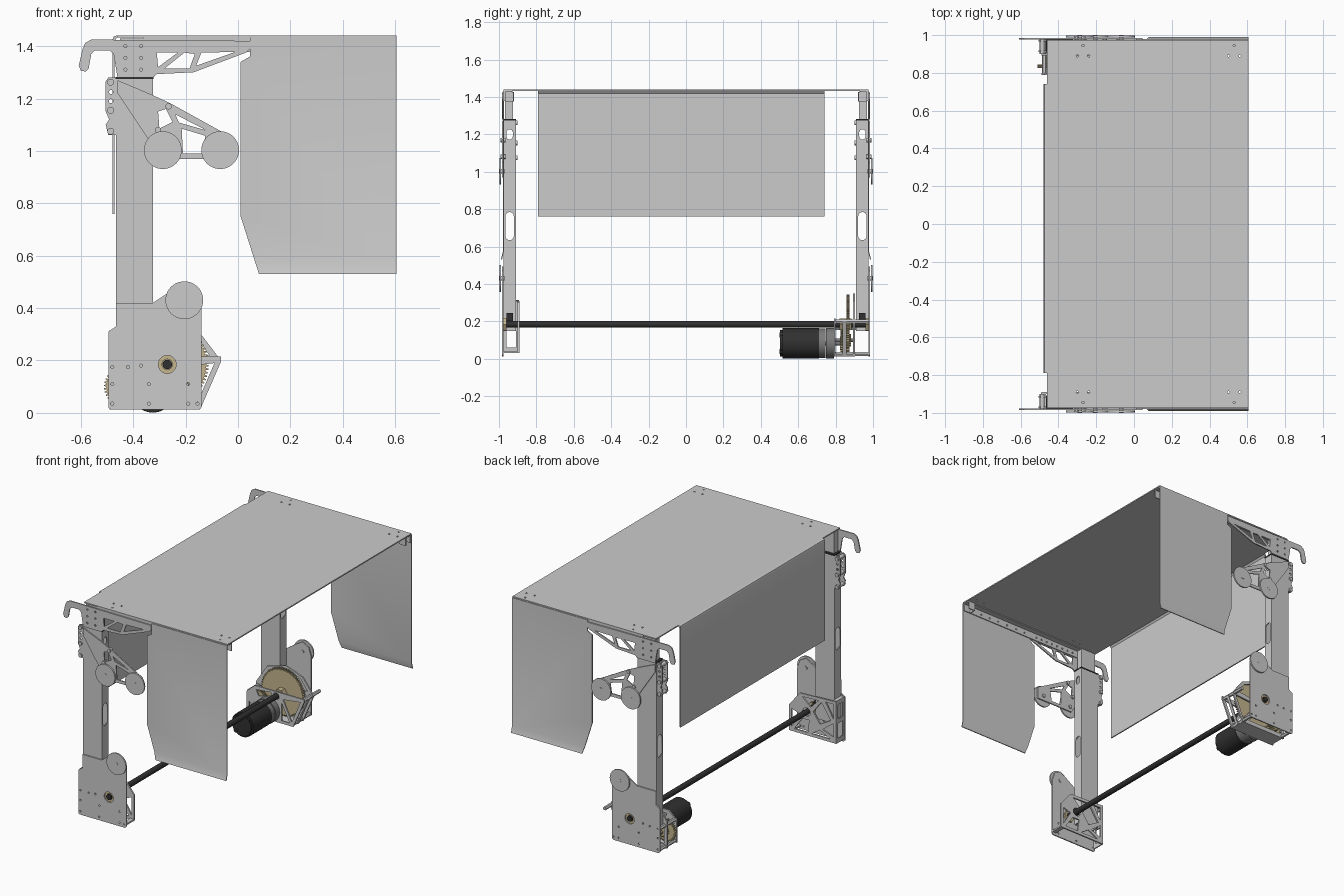
import bpy, bmesh
from math import sin, cos, pi
from mathutils import Vector


def material(name, col):
    m = bpy.data.materials.new(name)
    m.diffuse_color = col
    return m


BLACK = material("black", (0.03, 0.03, 0.03, 1))
GOLD = material("brass", (0.55, 0.46, 0.27, 1))
DARK = material("dark_grey", (0.2, 0.2, 0.2, 1))


def circ(x, z, r, n=32):
    return [(x + r * cos(2 * pi * i / n), z + r * sin(2 * pi * i / n)) for i in range(n)]


def slot(x, z, w, h):
    r = w / 2
    arc = [(r * cos(pi * i / 8), r * sin(pi * i / 8)) for i in range(9)]
    return [(x + a, z + h / 2 - r + b) for a, b in arc] + [(x - a, z - h / 2 + r - b) for a, b in arc]


def rect(u0, u1, v0, v1):
    return [(u0, v0), (u1, v0), (u1, v1), (u0, v1)]


def plate(name, outer, pos, t, holes=(), mat=None, axis='Y'):
    """Flat outline with holes, thickness t, centred at pos on the axis."""
    cu = bpy.data.curves.new(name, 'CURVE')
    cu.dimensions, cu.fill_mode, cu.extrude = '2D', 'BOTH', t / 2
    for pts in [outer, *holes]:
        sp = cu.splines.new('POLY')
        sp.points.add(len(pts) - 1)
        for p, (u, v) in zip(sp.points, pts):
            p.co = (u, v, 0, 1)
        sp.use_cyclic_u = True
    tmp = bpy.data.objects.new(name, cu)
    me = bpy.data.meshes.new_from_object(tmp)
    bpy.data.objects.remove(tmp)
    bm = bmesh.new()
    bm.from_mesh(me)
    bmesh.ops.remove_doubles(bm, verts=bm.verts, dist=1e-5)
    for v in bm.verts:
        u, w, d = v.co
        v.co = {'X': (pos + d, u, w), 'Y': (u, pos - d, w), 'Z': (u, w, pos + d)}[axis]
    bmesh.ops.recalc_face_normals(bm, faces=bm.faces)
    bm.to_mesh(me)
    bm.free()
    ob = bpy.data.objects.new(name, me)
    bpy.context.collection.objects.link(ob)
    if mat:
        me.materials.clear()
        me.materials.append(mat)
    return ob


def box(name, x, y, z, mat=None):
    y = sorted(y)
    return plate(name, rect(*x, *z), (y[0] + y[1]) / 2, y[1] - y[0], mat=mat)


def rod(name, x, z, r, y0, y1, mat=None, n=32):
    return plate(name, circ(x, z, r, n), (y0 + y1) / 2, abs(y1 - y0), mat=mat)


def gear(name, x, z, r, teeth, y, t, bore):
    pts = []
    for i in range(teeth):
        for f, k in ((0, -0.01), (0.3, -0.01), (0.45, 0), (0.8, 0)):
            a = 2 * pi * (i + f) / teeth
            pts.append((x + (r + k) * cos(a), z + (r + k) * sin(a)))
    return plate(name, pts, y, t, [circ(x, z, bore)], GOLD)


# Hood: top sheet and rear sheet with rolled edge
plate("top_panel", rect(-0.46, 0.605, -0.975, 0.975), 1.436, 0.008,
      [circ(x, s * y, 0.006, 10) for s in (-1, 1)
       for x, y in ((-0.3, 0.89), (-0.24, 0.89), (-0.27, 0.945), (0.5, 0.89), (0.56, 0.89), (0.53, 0.945))],
      axis='Z')
plate("rear_panel", [(-0.479, 0.76), (-0.479, 1.425), (-0.475, 1.436), (-0.464, 1.44), (-0.45, 1.44),
                     (-0.45, 1.432), (-0.462, 1.432), (-0.471, 1.42), (-0.471, 0.76)], -0.025, 1.53)

SX, SZ = -0.27, 0.185   # drive shaft axis
for s in (-1, 1):
    # Side curtain with lower edge flared outwards
    ob = plate("side_panel", [(0.08, 0.53), (0.605, 0.53), (0.605, 1.432), (0.045, 1.432),
                              (0.045, 1.36), (0.01, 1.34), (0.01, 0.75)], s * 0.976, 0.006)
    bm = bmesh.new()
    bm.from_mesh(ob.data)
    bmesh.ops.bisect_plane(bm, geom=bm.verts[:] + bm.edges[:] + bm.faces[:],
                           plane_co=(0, 0, 0.575), plane_no=(0, 0, 1))
    for v in bm.verts:
        if v.co.z < 0.574:
            v.co.y += s * (0.575 - v.co.z) * 0.25
    bm.to_mesh(ob.data)
    bm.free()

    # Perforated side rail, its flange, and front corner bracket
    holes = [-0.3 + 0.043 * i for i in range(8)] + [0.1, 0.17, 0.245, 0.32, 0.39, 0.46]
    plate("side_rail", rect(-0.36, 0.6, 1.378, 1.432), s * 0.969, 0.006,
          [circ(x, 1.4, 0.006, 10) for x in holes])
    box("rail_flange", (-0.36, 0.6), (s * 0.93, s * 0.967), (1.426, 1.432))
    box("corner_bracket", (0.55, 0.556), (s * 0.92, s * 0.967), (1.375, 1.428))
    box("corner_bracket_lip", (0.55, 0.6), (s * 0.92, s * 0.926), (1.375, 1.428))

    # Hook and truss arm
    plate("hook_arm",
          [(-0.46, 1.28), (-0.325, 1.28), (-0.31, 1.293), (-0.17, 1.3), (0.03, 1.375), (0.045, 1.39),
           (0.045, 1.42), (-0.56, 1.425), (-0.583, 1.412), (-0.593, 1.39), (-0.608, 1.325), (-0.6, 1.306),
           (-0.582, 1.303), (-0.57, 1.315), (-0.56, 1.37), (-0.545, 1.384), (-0.49, 1.384), (-0.475, 1.37)],
          s * 0.98, 0.008,
          [[(-0.31, 1.375), (-0.23, 1.375), (-0.305, 1.32)],
           [(-0.205, 1.375), (-0.28, 1.315), (-0.185, 1.315), (-0.165, 1.37)],
           [(-0.14, 1.375), (-0.16, 1.325), (-0.01, 1.378)]]
          + [circ(x, z, 0.006, 10) for x in (-0.43, -0.37) for z in (1.31, 1.355, 1.4)])

    # Column: hollow rectangular tube with slots, cap and inner post
    for x in (-0.462, -0.328):
        plate("column_web", rect(s * 0.91, s * 0.976, 0.15, 1.275), x, 0.006,
              [slot(s * 0.943, 0.71, 0.045, 0.15), slot(s * 0.943, 1.2, 0.034, 0.055)], axis='X')
    for y in (0.913, 0.973):
        box("column_side", (-0.465, -0.325), (s * (y - 0.003), s * (y + 0.003)), (0.15, 1.275))
    box("column_cap", (-0.467, -0.323), (s * 0.908, s * 0.978), (1.275, 1.283), BLACK)
    box("upper_post", (-0.45, -0.34), (s * 0.925, s * 0.967), (1.283, 1.43))

    # Roller bracket with two discs
    plate("roller_bracket",
          [(-0.46, 1.27), (-0.33, 1.215), (-0.255, 1.18), (-0.02, 1.05), (-0.02, 0.97),
           (-0.3, 0.97), (-0.34, 1.04), (-0.46, 1.22)], s * 0.981, 0.008,
          [[(-0.305, 1.15), (-0.275, 1.16), (-0.25, 1.11), (-0.3, 1.085)],
           [(-0.24, 1.14), (-0.12, 1.078), (-0.225, 1.108)],
           [(-0.215, 1.085), (-0.125, 1.058), (-0.135, 0.99), (-0.21, 0.99)]])
    for x, z in ((-0.287, 1.003), (-0.068, 1.003), (-0.205, 0.43)):
        rod("roller_disc", x, z, 0.072, s * 0.988, s * 0.998, n=48)
        rod("roller_pin", x, z, 0.012, s * 0.97, s * 0.9995, n=16)
    for x, z in ((-0.265, 1.17), (-0.305, 1.08)):
        rod("bracket_bolt", x, z, 0.012, s * 0.965, s * 0.992, n=12)

    # Small pulley block behind the column
    for y in (0.915, 0.969):
        plate("rear_block", [(-0.464, 1.06), (-0.464, 1.28), (-0.495, 1.28), (-0.505, 1.265), (-0.505, 1.15),
                             (-0.492, 1.12), (-0.505, 1.1), (-0.495, 1.06)], s * y, 0.008,
              [circ(-0.485, z, 0.008, 12) for z in (1.19, 1.225)])
    for z in (1.075, 1.155, 1.262):
        rod("rear_block_pin", -0.486, z, 0.013, s * 0.9, s * 0.98, n=16)

    # Outer foot plate
    plate("foot_plate",
          [(-0.495, 0.02), (-0.485, 0.012), (-0.15, 0.012), (-0.14, 0.02), (-0.14, 0.41), (-0.16, 0.47),
           (-0.205, 0.495), (-0.25, 0.47), (-0.325, 0.42), (-0.465, 0.42), (-0.465, 0.33), (-0.495, 0.31)],
          s * 0.98, 0.008,
          [circ(SX, SZ, 0.034)] + [circ(x, z, 0.006, 10) for x, z in
           ((-0.48, 0.035), (-0.34, 0.035), (-0.19, 0.035), (-0.155, 0.035), (-0.48, 0.11), (-0.34, 0.11),
            (-0.19, 0.11), (-0.48, 0.175), (-0.42, 0.175), (-0.37, 0.18))])
    plate("shaft_bearing", circ(SX, SZ, 0.04, 6), s * 0.968, 0.014, [circ(SX, SZ, 0.02)], GOLD)
    box("cable_clamp", (-0.32, -0.29), (s * 0.925, s * 0.96), (0.2, 0.245), BLACK)

# Idle side inner truss plate and its spacer walls
plate("idle_inner_plate", [(-0.49, 0.03), (-0.14, 0.03), (-0.14, 0.2), (-0.22, 0.3), (-0.49, 0.31)], -0.895, 0.01,
      [circ(SX, SZ, 0.028),
       [(-0.47, 0.07), (-0.47, 0.16), (-0.39, 0.1)], [(-0.45, 0.05), (-0.37, 0.09), (-0.31, 0.05)],
       [(-0.47, 0.19), (-0.47, 0.29), (-0.41, 0.29)], [(-0.45, 0.175), (-0.38, 0.28), (-0.32, 0.2), (-0.37, 0.13)],
       [(-0.36, 0.285), (-0.24, 0.28), (-0.3, 0.225)], [(-0.16, 0.06), (-0.16, 0.18), (-0.22, 0.16)],
       [(-0.28, 0.05), (-0.18, 0.05), (-0.24, 0.135), (-0.29, 0.135)]])
plate("idle_back_wall", rect(-0.978, -0.893, 0.03, 0.315), -0.488, 0.008,
      [rect(-0.96, -0.91, 0.06, 0.16), rect(-0.96, -0.91, 0.19, 0.285)], axis='X')
box("idle_top_bar", (-0.49, -0.465), (-0.978, -0.893), (0.303, 0.313))
box("idle_base_bar", (-0.17, -0.14), (-0.978, -0.9), (0.03, 0.04))

# Gearbox side plates and standoffs
plate("gearbox_outer_plate", [(-0.49, 0.012), (-0.49, 0.19), (-0.41, 0.31), (-0.27, 0.35), (-0.145, 0.305),
                              (-0.065, 0.2), (-0.145, 0.012)], 0.898, 0.01,
      [circ(SX, SZ, 0.026),
       [(-0.4, 0.29), (-0.29, 0.325), (-0.29, 0.23), (-0.33, 0.21)],
       [(-0.25, 0.325), (-0.16, 0.29), (-0.11, 0.22), (-0.22, 0.21), (-0.25, 0.23)],
       [(-0.22, 0.18), (-0.09, 0.19), (-0.15, 0.04), (-0.23, 0.13)],
       [(-0.47, 0.04), (-0.47, 0.17), (-0.33, 0.17), (-0.2, 0.04)]])
plate("gearbox_inner_plate", [(-0.49, 0.012), (-0.49, 0.16), (-0.43, 0.215), (-0.065, 0.215),
                              (-0.065, 0.195), (-0.145, 0.012)], 0.795, 0.01,
      [circ(SX, SZ, 0.022), [(-0.22, 0.175), (-0.09, 0.19), (-0.155, 0.04)],
       [(-0.23, 0.15), (-0.17, 0.03), (-0.23, 0.03)], [(-0.47, 0.04), (-0.47, 0.1), (-0.42, 0.035)],
       [(-0.42, 0.19), (-0.31, 0.2), (-0.31, 0.175), (-0.4, 0.15)]])
for x, z in ((-0.475, 0.025), (-0.155, 0.025), (-0.08, 0.2), (-0.475, 0.165)):
    rod("gearbox_standoff", x, z, 0.012, 0.79, 0.978, n=6)
box("gearbox_base", (-0.48, -0.15), (0.795, 0.9), (0.012, 0.02))
plate("gearbox_front_bar", [(-0.15, 0.018), (-0.145, 0.012), (-0.065, 0.198), (-0.07, 0.205)], 0.847, 0.02)

# Gear train
gear("main_gear", SX, SZ, 0.158, 72, 0.866, 0.018, 0.018)
gear("intermediate_gear", -0.437, 0.1, 0.075, 36, 0.836, 0.018, 0.01)
gear("intermediate_pinion", -0.437, 0.1, 0.034, 14, 0.866, 0.03, 0.01)
gear("motor_pinion", -0.325, 0.083, 0.036, 14, 0.836, 0.026, 0.01)
rod("intermediate_axle", -0.437, 0.1, 0.01, 0.79, 0.9, DARK, 16)
rod("main_gear_hub", SX, SZ, 0.035, 0.82, 0.885, GOLD, 6)

# Drive shaft and motor
rod("drive_shaft", SX, SZ, 0.018, -0.985, 0.985, BLACK)
rod("motor_body", -0.325, 0.083, 0.081, 0.515, 0.71, BLACK, 40)
rod("motor_end_cap", -0.325, 0.083, 0.07, 0.502, 0.515, BLACK, 40)
for i in range(4):
    rod("motor_rib", -0.325 + 0.062 * cos(pi / 4 + i * pi / 2), 0.083 + 0.062 * sin(pi / 4 + i * pi / 2),
        0.014, 0.5, 0.52, BLACK, 12)
rod("motor_collar", -0.325, 0.083, 0.078, 0.71, 0.745, DARK, 40)
rod("motor_flange", -0.325, 0.083, 0.082, 0.748, 0.79, DARK, 40)
rod("motor_shaft", -0.325, 0.083, 0.011, 0.74, 0.87, DARK, 16)

# Smooth round walls, keep edges sharp
bpy.ops.object.select_all(action='SELECT')
bpy.context.view_layer.objects.active = bpy.context.scene.objects[0]
bpy.ops.object.shade_smooth_by_angle()
